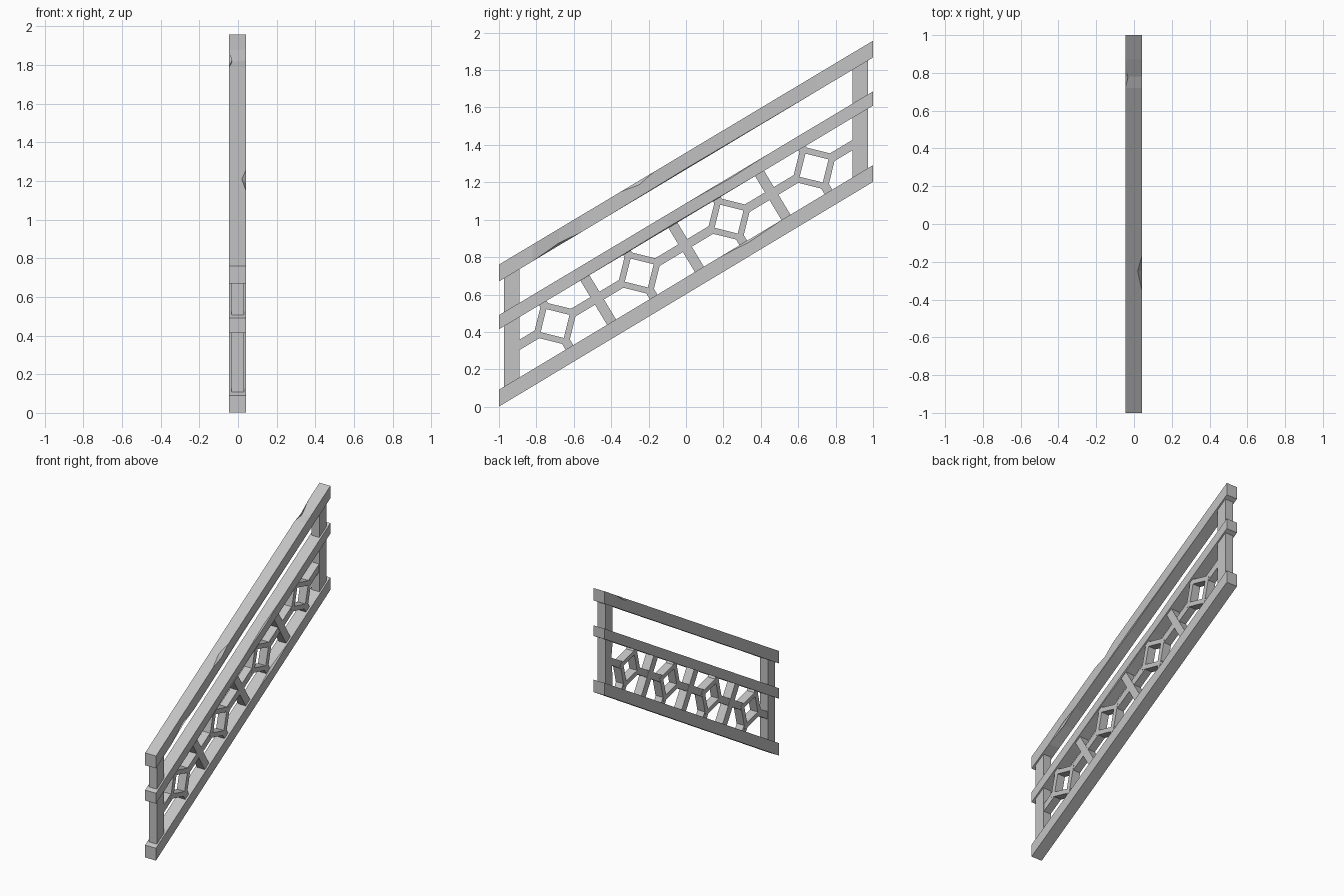
import bpy, bmesh
from mathutils import Vector

if "Cube" in bpy.data.objects:
    bpy.data.objects.remove(bpy.data.objects["Cube"])

stone = bpy.data.materials.new("grey_stone")
stone.use_nodes = True
GREY = (0.55, 0.55, 0.55, 1)
stone.diffuse_color = GREY
stone.node_tree.nodes["Principled BSDF"].inputs["Base Color"].default_value = GREY

CX = -0.002                              # middle of the thickness
ALONG = Vector((0.857, 0.515))           # stair direction in (y, z)
ACROSS = Vector((-0.515, 0.857))         # square to the stair
CORNERS = [(-1, -1), (1, -1), (1, 1), (-1, 1)]


def finish(name, bm):
    bmesh.ops.remove_doubles(bm, verts=bm.verts, dist=0.00005)
    bmesh.ops.recalc_face_normals(bm, faces=bm.faces)
    mesh = bpy.data.meshes.new(name)
    bm.to_mesh(mesh)
    bm.free()
    mesh.materials.append(stone)
    bpy.context.collection.objects.link(bpy.data.objects.new(name, mesh))


def loft(bm, sections, closed=False):
    """Skin equal rings of points; cap the ends unless closed."""
    rings = [[bm.verts.new(p) for p in s] for s in sections]
    n = len(rings[0])
    pairs = list(zip(rings, rings[1:]))
    if closed:
        pairs.append((rings[-1], rings[0]))
    else:
        bm.faces.new(rings[0])
        bm.faces.new(rings[-1])
    for r, s in pairs:
        for i in range(n):
            j = (i + 1) % n
            bm.faces.new((r[i], r[j], s[j], s[i]))


def beam(name, a, b, half_x, up, chips=()):
    """Bar from a to b in (y, z); chips = (corner, start, middle, end, depth)."""
    a, b, up = Vector(a), Vector(b), Vector(up)
    stations = {0.0, 1.0}
    for c in chips:
        stations.update(c[1:4])
    sections = []
    for t in sorted(stations):
        mid = a.lerp(b, t)
        ring = []
        for k, (sx, su) in enumerate(CORNERS):
            d = 0
            for corner, t0, tm, t1, depth in chips:
                if corner == k and t0 < t < t1:
                    d = depth * ((t - t0) / (tm - t0) if t < tm else (t1 - t) / (t1 - tm))
            cut_x = (sx * (half_x - d), su)
            cut_u = (sx * half_x, su * (1 - d / up.length))
            pair = [cut_u, cut_x] if k % 2 else [cut_x, cut_u]
            for x, u in pair if k in (1, 3) else pair[::-1]:
                q = mid + up * u
                ring.append((CX + x, q.x, q.y))
        sections.append(ring)
    bm = bmesh.new()
    loft(bm, sections)
    finish(name, bm)


def diamond_ring(name, c, inner, outer, half_x):
    """Square frame with its corners along and across the stair."""
    sections = []
    for d in (ALONG, ACROSS, -ALONG, -ACROSS):
        pts = []
        for r, x in ((inner, -half_x), (outer, -half_x), (outer, half_x), (inner, half_x)):
            q = c + d * r
            pts.append((CX + x, q.x, q.y))
        sections.append(pts)
    bm = bmesh.new()
    loft(bm, sections, closed=True)
    finish(name, bm)


def axis_point(y):
    return Vector((y, 0.865 + 0.6 * y))


# Sloping rails with chipped edges
beam("bottom_rail", (-1, 0.046), (1, 1.247), 0.0435, (0, 0.045),
     [(2, 0.59, 0.67, 0.76, 0.014)])
beam("middle_rail", (-1, 0.452), (1, 1.648), 0.0435, (0, 0.038),
     [(1, 0.2, 0.45, 0.7, 0.006), (2, 0.5, 0.62, 0.72, 0.009)])
beam("top_rail", (-1, 0.715), (1, 1.912), 0.0435, (0, 0.045),
     [(2, 0.325, 0.375, 0.415, 0.022), (3, 0.86, 0.89, 0.935, 0.015),
      (1, 0.09, 0.16, 0.22, 0.014), (1, 0.28, 0.5, 0.85, 0.006)])

# End posts
beam("front_post", (-0.932, 0.1), (-0.932, 0.74), 0.032, (0.041, 0))
beam("back_post", (0.932, 1.22), (0.932, 1.85), 0.032, (0.041, 0),
     [(0, 0.12, 0.33, 0.5, 0.014)])

# Slanted balusters
for i, y in enumerate((-0.475, -0.005, 0.458)):
    c = axis_point(y)
    beam(f"baluster_{i + 1}", c - ACROSS * 0.165, c + ACROSS * 0.145, 0.031, ALONG * 0.028)

# Diamond rings with short ties to the rails
ring_y = (-0.70, -0.25, 0.23, 0.685)
for i, y in enumerate(ring_y):
    c = axis_point(y)
    diamond_ring(f"diamond_{i + 1}", c, 0.09, 0.137, 0.031)
    beam(f"upper_tie_{i + 1}", c + ACROSS * 0.108, c + ACROSS * 0.145, 0.029, ALONG * 0.024)
    beam(f"lower_tie_{i + 1}", c - ACROSS * 0.108, c - ACROSS * 0.165, 0.029, ALONG * 0.024)

# Sloping links between posts and diamonds
starts = [axis_point(-0.91)] + [axis_point(y) + ALONG * 0.108 for y in ring_y]
ends = [axis_point(y) - ALONG * 0.108 for y in ring_y] + [axis_point(0.91)]
for i, (a, b) in enumerate(zip(starts, ends)):
    beam(f"link_{i + 1}", a, b, 0.029, ACROSS * 0.024)
